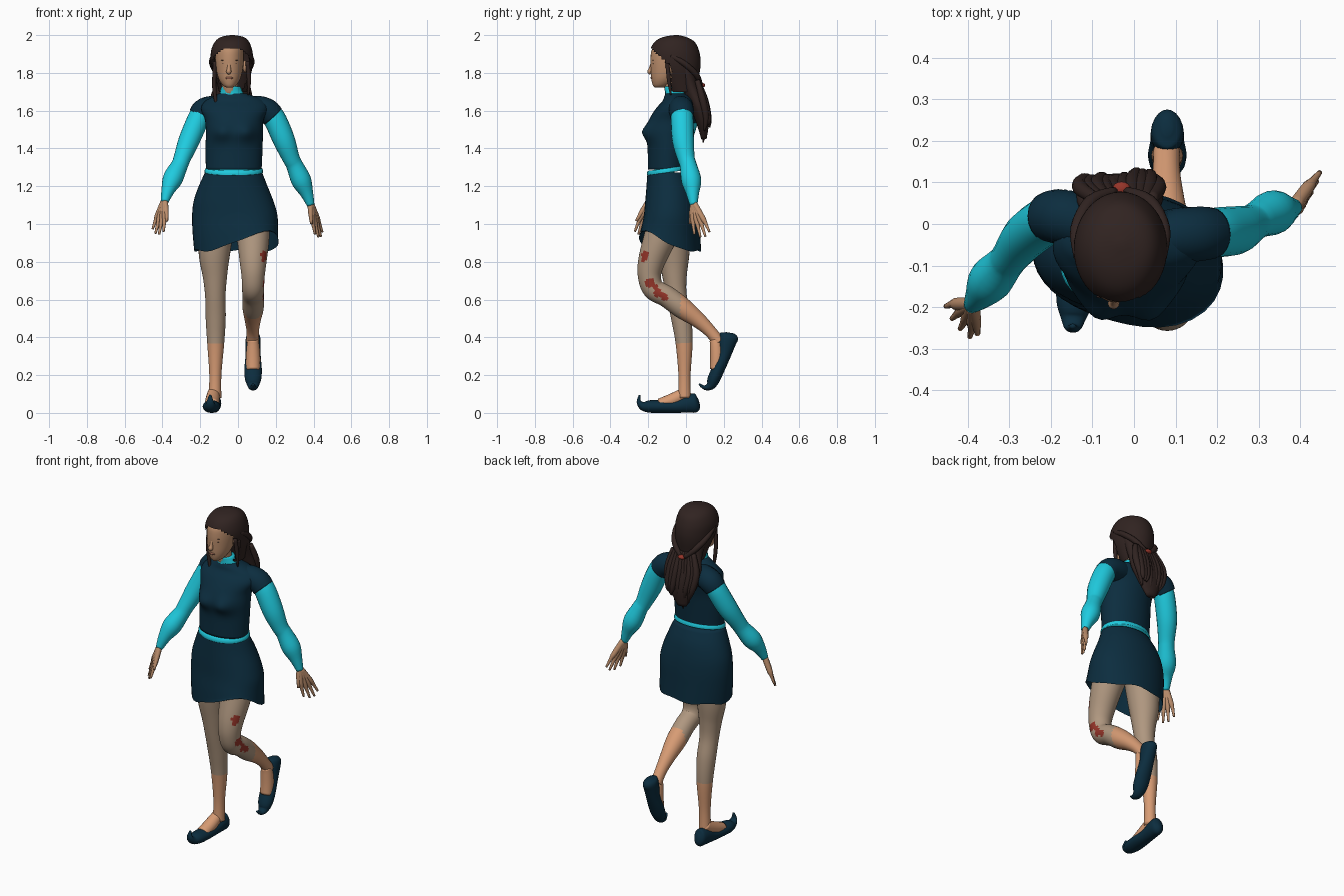
import bpy, bmesh, math, random
from mathutils import Vector, Matrix

random.seed(4)


def material(name, rgb):
    m = bpy.data.materials.new(name)
    m.diffuse_color = (*rgb, 1)
    return m


NAVY = material("navy cloth", (0.0035, 0.026, 0.049))
CYAN = material("cyan cloth", (0.014, 0.60, 0.74))
SKIN = material("skin", (0.50, 0.27, 0.15))
LEG = material("leg skin", (0.68, 0.33, 0.175))
STOCKING = material("stocking", (0.43, 0.31, 0.215))
HAIR = material("dark brown hair", (0.030, 0.017, 0.015))
RED = material("red", (0.30, 0.035, 0.022))
LIPS = material("lips", (0.34, 0.14, 0.09))


def spline(pts, steps):
    """Catmull-Rom resampling of tuples of any length."""
    out = []
    for i in range(len(pts) - 1):
        p0, p1, p2, p3 = pts[max(i - 1, 0)], pts[i], pts[i + 1], pts[min(i + 2, len(pts) - 1)]
        for k in range(steps):
            t = k / steps
            out.append([0.5 * (2 * b + (c - a) * t + (2 * a - 5 * b + 4 * c - d) * t * t
                               + (3 * b - a - 3 * c + d) * t ** 3)
                        for a, b, c, d in zip(p0, p1, p2, p3)])
    return out + [list(pts[-1])]


def loft(name, rings, mats, n=20, flat=False, steps=4, rule=None, warp=None,
         place=None, caps=(True, True), drop=None):
    """Skin rings (x, y, z, half width[, half depth]) into one smooth part."""
    mats = mats if isinstance(mats, list) else [mats]
    rows = spline([r if len(r) == 5 else (*r, r[3]) for r in rings], steps)
    bm = bmesh.new()
    loops = []
    for i, (x, y, z, a, b) in enumerate(rows):
        c = Vector((x, y, z))
        u, v = Vector((1, 0, 0)), Vector((0, 1, 0))
        if not flat:
            t = (Vector(rows[min(i + 1, len(rows) - 1)][:3]) - Vector(rows[max(i - 1, 0)][:3])).normalized()
            u = (u - t * u.dot(t)).normalized()
            v = t.cross(u)
        loop = []
        for k in range(n):
            th = math.tau * k / n
            co = c + u * max(a, .001) * math.cos(th) + v * max(b, .001) * math.sin(th)
            if warp:
                co = warp(co, c, th, i / (len(rows) - 1))
            loop.append(bm.verts.new(place @ co if place else co))
        loops.append(loop)
    for p, q in zip(loops, loops[1:]):
        for k in range(n):
            bm.faces.new((p[k], p[(k + 1) % n], q[(k + 1) % n], q[k]))
    for end, cap in zip((loops[0], loops[-1]), caps):
        if cap:
            bm.faces.new(end)
    bmesh.ops.recalc_face_normals(bm, faces=bm.faces)
    if drop:
        bmesh.ops.delete(bm, geom=[f for f in bm.faces if drop(f.calc_center_median())], context='FACES')
    for f in bm.faces:
        f.smooth = True
        if rule:
            f.material_index = rule(f.calc_center_median())
    me = bpy.data.meshes.new(name)
    bm.to_mesh(me)
    bm.free()
    for m in mats:
        me.materials.append(m)
    ob = bpy.data.objects.new(name, me)
    bpy.context.collection.objects.link(ob)
    return ob


def span(z, x0, x1, y0, y1):
    """Horizontal ring from its extents."""
    return ((x0 + x1) / 2, (y0 + y1) / 2, z, (x1 - x0) / 2, (y1 - y0) / 2)


def ball(name, c, r, mat):
    x, y, z = c
    loft(name, [(x, y, z + r[2] * math.cos(a), r[0] * math.sin(a), r[1] * math.sin(a))
                for a in [math.pi * i / 8 for i in range(9)]], mat, n=16, flat=True, steps=1)


# Bodice, swelling smoothly over the bust
def bust(co, c, th, t):
    if co.y < c.y:
        for s in (-1, 1):
            co.y -= .034 * math.exp(-((co.x + .022 - s * .066) / .05) ** 2 - ((co.z - 1.488) / .045) ** 2)
    return co


loft("bodice", [span(1.288, -.17, .125, -.202, .0), span(1.40, -.172, .13, -.203, .01),
                span(1.48, -.17, .132, -.208, .02), span(1.55, -.175, .135, -.195, .035),
                span(1.61, -.195, .16, -.16, .045), span(1.65, -.175, .145, -.125, .04),
                span(1.675, -.13, .09, -.115, .02), span(1.692, -.1, .04, -.108, -.01)],
     NAVY, n=48, flat=True, steps=6, warp=bust)


# Skirt: pushed out over the raised thigh, with an uneven hem
def hem(co, c, th, t):
    k = max(0, math.cos(th + math.radians(50)))
    co.x += (co.x - c.x) * .2 * t * k ** 4
    co.y += (co.y - c.y) * .26 * t * k ** 4
    co.z += t ** 4 * (.1 * k ** 3 + .006 * math.sin(6 * th))
    return co


loft("skirt", [span(1.272, -.175, .128, -.204, .005), span(1.2, -.208, .155, -.207, .04),
               span(1.12, -.235, .185, -.21, .06), span(1.04, -.243, .203, -.213, .07),
               span(.95, -.24, .203, -.222, .075), span(.86, -.232, .203, -.228, .08)],
     NAVY, n=40, flat=True, warp=hem, caps=(True, False))


# Cyan waistband, dipping at the front
def sag(co, c, th, t):
    co.z += .014 * math.sin(th)
    return co


loft("waistband", [span(1.295, -.172, .128, -.203, .003), span(1.284, -.177, .132, -.207, .007),
                   span(1.272, -.177, .132, -.207, .008)], CYAN, n=32, flat=True, warp=sag)

# Neck and collar
loft("neck", [(-.04, -.065, 1.68, .042), (-.045, -.085, 1.79, .044)], SKIN, flat=True)
loft("collar", [(-.03, -.055, 1.665, .075, .06), (-.033, -.058, 1.69, .064, .052),
                (-.038, -.066, 1.728, .05, .048)], CYAN, flat=True)

# Arms: short sleeve over a full cyan sleeve
loft("right_short_sleeve", [(.06, -.03, 1.615, .06), (.11, -.027, 1.612, .066),
                            (.155, -.024, 1.598, .066), (.186, -.022, 1.568, .062)], NAVY)
loft("left_short_sleeve", [(-.10, -.01, 1.615, .06), (-.145, .01, 1.612, .066),
                           (-.182, .018, 1.598, .066), (-.208, .016, 1.568, .06)], NAVY)
loft("right_long_sleeve", [(.165, -.022, 1.6, .057), (.2, -.02, 1.545, .06), (.245, -.015, 1.44, .058),
                           (.28, .0, 1.35, .046), (.3, .012, 1.31, .045), (.335, .028, 1.23, .053),
                           (.365, .035, 1.16, .034), (.385, .04, 1.1, .02)], CYAN)
loft("left_long_sleeve", [(-.188, .015, 1.6, .056), (-.215, .005, 1.545, .058), (-.26, -.03, 1.44, .056),
                          (-.295, -.075, 1.35, .046), (-.31, -.095, 1.31, .045), (-.345, -.135, 1.24, .053),
                          (-.37, -.17, 1.18, .036), (-.39, -.195, 1.115, .02)], CYAN)


# Hands: fingers fan out from the wrist
def hand(side, wrist, d, s):
    w, d, s = Vector(wrist), Vector(d), Vector(s)
    for k in range(4):
        o = k - 1.5
        size = (.92, 1, .98, .85)[k]
        path = [(w, .017), (w + d * .45 - s * o * .019, .0155),
                (w + d * .7 * size - s * o * .025, .010), (w + d * size - s * o * .031, .006)]
        loft(side + "_finger", [(*p, r) for p, r in path], SKIN, n=10, steps=3)
    loft(side + "_thumb", [(*w, .016), (*(w + d * .3 + s * .03), .013),
                           (*(w + d * .62 + s * .056), .007)], SKIN, n=10, steps=3)


hand("right", (.383, .04, 1.115), (.05, .05, -.185), (-.45, -.89, 0))
hand("left", (-.388, -.192, 1.13), (-.04, -.048, -.185), (.65, -.75, 0))

# Legs: stockings with red scrapes on the raised knee
SCRAPES = [(-.215, .835, .022), (-.225, .81, .014), (-.19, .69, .026), (-.16, .665, .014),
           (-.15, .635, .022), (-.115, .615, .02)]


def right_rule(c):
    if c.x > .095 and any(math.hypot(c.y - y, c.z - z) < r for y, z, r in SCRAPES):
        return 2
    return 0 if c.y < -.03 else 1


loft("right_leg", [(.07, -.09, 1.05, .1), (.08, -.14, .92, .086), (.08, -.183, .8, .071),
                   (.08, -.193, .72, .061), (.08, -.17, .655, .058), (.08, -.1, .615, .057),
                   (.08, -.02, .555, .056), (.078, .06, .495, .043), (.078, .125, .435, .033),
                   (.078, .175, .375, .032)], [STOCKING, LEG, RED], n=36, steps=8, rule=right_rule)
loft("left_leg", [(-.11, -.07, 1.05, .1), (-.125, -.065, .85, .084), (-.122, -.06, .72, .064),
                  (-.12, -.05, .62, .054), (-.118, -.025, .5, .053), (-.118, -.01, .37, .045),
                  (-.12, -.008, .2, .032), (-.122, -.008, .08, .034)], [STOCKING, LEG], n=28, steps=6,
     rule=lambda c: 0 if c.z > .37 else 1)

# Shoes with curled toes, and the bare instep above
for side, place in (("left", Matrix.Translation((-.13, 0, 0)) @ Matrix.Rotation(math.radians(-4), 4, 'Z')),
                    ("right", Matrix.Translation((.08, .255, .338)) @ Matrix.Rotation(math.radians(66), 4, 'X'))):
    loft(side + "_shoe", [(0, .07, .055, .012, .02), (0, .055, .052, .034, .048), (0, .02, .05, .04, .049),
                          (0, -.05, .036, .04, .036), (0, -.13, .034, .046, .034), (0, -.19, .034, .043, .033),
                          (0, -.228, .036, .03, .024), (0, -.25, .06, .019, .012), (0, -.245, .095, .006, .005)],
         NAVY, place=place)
    loft(side + "_instep", [(0, .005, .115, .028), (0, -.025, .092, .034), (0, -.08, .064, .038, .036),
                            (0, -.14, .045, .036, .031)], LEG, place=place)

# Head, nose, ears, brows and lips
X = -.045
loft("head", [span(1.722, X - .015, X + .015, -.165, -.125), span(1.735, X - .036, X + .036, -.176, -.085),
              span(1.77, X - .058, X + .058, -.184, -.04), span(1.82, X - .071, X + .071, -.187, .0),
              span(1.88, X - .076, X + .076, -.188, .03), span(1.93, X - .07, X + .07, -.177, .03),
              span(1.965, X - .04, X + .04, -.13, .0)], SKIN, n=28, flat=True)
loft("nose", [(X - .002, -.180, 1.852, .007), (X - .003, -.187, 1.82, .011), (X - .004, -.191, 1.806, .014),
              (X - .004, -.184, 1.797, .008)], SKIN, n=12)
ball("lips", (X - .002, -.181, 1.773), (.02, .007, .007), LIPS)
for s in (-1, 1):
    ball("ear", (X + s * .076 + .006, -.08, 1.835), (.012, .02, .032), SKIN)
    ball("eye_line", (X + s * .029, -.1745, 1.848), (.012, .004, .002), HAIR)
    ball("brow", (X + s * .03, -.1745, 1.866), (.016, .004, .002), HAIR)


# Hair cap, cut open around the face
def face_opening(c):
    return c.z < 1.93 and c.y < -.08 - max(0, c.z - 1.83) * 1.0


loft("hair_cap", [span(2.0, -.04, -.02, -.06, -.04), span(1.99, -.09, .03, -.12, .0),
                  span(1.965, -.122, .058, -.165, .045), span(1.92, -.142, .075, -.19, .068),
                  span(1.87, -.144, .08, -.19, .077), span(1.82, -.136, .075, -.165, .075),
                  span(1.76, -.116, .06, -.125, .065), span(1.70, -.1, .045, -.09, .055)],
     HAIR, n=44, flat=True, steps=5, drop=face_opening, caps=(True, False))

# Loose hair down the back, braids, side locks and the red tie
loft("back_hair", [(-.03, .0, 1.83, .1, .05), (-.03, .025, 1.73, .09, .045), (-.035, .065, 1.63, .105, .045),
                   (-.035, .088, 1.54, .08, .034), (-.04, .095, 1.45, .03, .014)], HAIR, n=28)
for k in range(10):
    x = -.13 + .021 * k
    j = random.uniform(-.02, .02)
    loft("hair_strand", [(x * .7, .06, 1.76, .014), (x, .092 + j * .4, 1.66, .019),
                         (x * .85 + j * .5, .112 + j * .5, 1.56, .016),
                         (x * .6 + j, .108 + j, 1.46 + 2 * j + abs(x + .035) * .6, .004)], HAIR, n=10)
for s in (-1, 1):
    loft("braid", [(-.033 + s * .1, -.08, 1.89, .012), (-.033 + s * .104, -.01, 1.85, .016),
                   (-.033 + s * .07, .055, 1.79, .016), (-.033 + s * .012, .078, 1.735, .012)], HAIR, n=10)
ball("hair_tie", (-.03, .084, 1.735), (.022, .018, .012), RED)
loft("left_lock", [(-.122, -.11, 1.86, .01), (-.126, -.105, 1.75, .011), (-.122, -.1, 1.68, .01),
                   (-.11, -.105, 1.61, .004)], HAIR, n=10)
loft("right_lock", [(.05, -.1, 1.86, .011), (.058, -.09, 1.76, .011), (.054, -.08, 1.68, .004)], HAIR, n=10)
